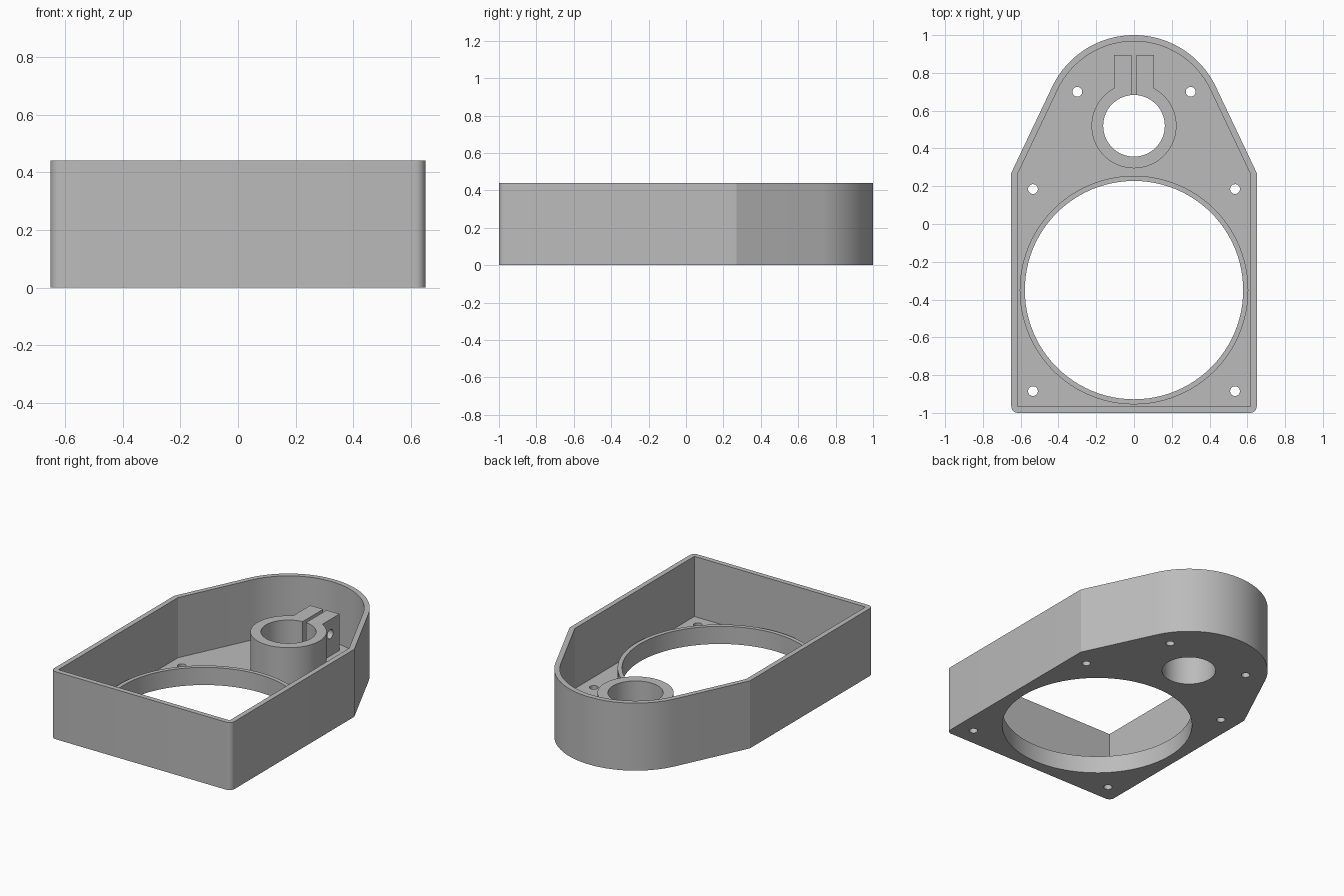
import bpy
import bmesh
from math import cos, sin, pi, radians
from mathutils import Matrix, Vector

# Main sizes
HEIGHT, FLOOR, WALL = 0.44, 0.048, 0.033
RIM_TOP, CLAMP_TOP = 0.115, 0.285
BORE = Vector((0, 0.52))
OPENING = Vector((0, -0.35))
EPS = 0.05

if "Cube" in bpy.data.objects:
    bpy.data.objects.remove(bpy.data.objects["Cube"])

grey = bpy.data.materials.new("plain grey")
grey.use_nodes = True
colour = (0.5, 0.5, 0.5, 1)
grey.diffuse_color = colour
grey.node_tree.nodes["Principled BSDF"].inputs["Base Color"].default_value = colour


def arc(centre, radius, start, end, steps):
    return [Vector((centre[0] + radius * cos(a), centre[1] + radius * sin(a)))
            for a in (start + (end - start) * i / steps for i in range(steps + 1))]


def circle(centre, radius, steps=96):
    return arc(centre, radius, 0, 2 * pi, steps)[:-1]


def prism(name, points, bottom, top):
    """Extrude a closed flat profile between two heights."""
    bm = bmesh.new()
    face = bm.faces.new([bm.verts.new((p[0], p[1], bottom)) for p in points])
    moved = bmesh.ops.extrude_face_region(bm, geom=[face])["geom"]
    bmesh.ops.translate(bm, vec=(0, 0, top - bottom),
                        verts=[v for v in moved if isinstance(v, bmesh.types.BMVert)])
    bmesh.ops.recalc_face_normals(bm, faces=bm.faces)
    mesh = bpy.data.meshes.new(name)
    bm.to_mesh(mesh)
    bm.free()
    mesh.materials.append(grey)
    obj = bpy.data.objects.new(name, mesh)
    bpy.context.collection.objects.link(obj)
    return obj


def box(name, x0, x1, y0, y1, bottom, top):
    return prism(name, [(x0, y0), (x1, y0), (x1, y1), (x0, y1)], bottom, top)


def combine(target, tool, operation):
    """Apply a boolean and discard the tool."""
    tool.hide_render = True
    mod = target.modifiers.new("boolean", 'BOOLEAN')
    mod.operation, mod.solver, mod.object = operation, 'EXACT', tool
    bpy.context.view_layer.objects.active = target
    bpy.ops.object.modifier_apply(modifier=mod.name)
    bpy.data.objects.remove(tool)


def outline(inset, corner):
    """Straight sided base tapering tangentially to a round nose."""
    tangent = radians(25.4)
    radius, side, front = 0.48 - inset, 0.65 - inset, -1 + inset
    shoulder = BORE.y + (radius - side * cos(tangent)) / sin(tangent)
    points = [Vector((side, shoulder))]
    points += arc(BORE, radius, tangent, pi - tangent, 48)
    points += [Vector((-side, shoulder))]
    if corner:
        points += arc((-side + corner, front + corner), corner, pi, 1.5 * pi, 6)
        points += arc((side - corner, front + corner), corner, 1.5 * pi, 2 * pi, 6)
    else:
        points += [Vector((-side, front)), Vector((side, front))]
    return points


# Open tray with a raised rim around the large opening
housing = prism("housing", outline(0, 0.035), 0, HEIGHT)
combine(housing, prism("cavity", outline(WALL, 0), FLOOR, HEIGHT + EPS), 'DIFFERENCE')
combine(housing, prism("rim", circle(OPENING, 0.605), FLOOR / 2, RIM_TOP), 'UNION')
combine(housing, prism("opening", circle(OPENING, 0.578), -EPS, HEIGHT), 'DIFFERENCE')
combine(housing, prism("bore", circle(BORE, 0.163), -EPS, HEIGHT), 'DIFFERENCE')

# Mounting holes in mirrored pairs
for x, y in ((0.3, 0.7), (0.535, 0.185), (0.535, -0.885)):
    for side in (-1, 1):
        hole = prism("screw_hole", circle((side * x, y), 0.026, 24), -EPS, HEIGHT)
        combine(housing, hole, 'DIFFERENCE')

# Split clamp: collar, two ears, slit and cross bolt hole
clamp = prism("clamp_collar", circle(BORE, 0.225), FLOOR, CLAMP_TOP)
combine(clamp, box("ears", -0.105, 0.105, 0.65, 0.895, FLOOR, CLAMP_TOP), 'UNION')
combine(clamp, prism("bore", circle(BORE, 0.163), 0, HEIGHT), 'DIFFERENCE')
combine(clamp, box("slit", -0.012, 0.012, BORE.y, 1, 0, HEIGHT), 'DIFFERENCE')
bolt = prism("bolt_hole", circle((0, 0), 0.03, 32), -0.3, 0.3)
bolt.data.transform(Matrix.Translation((0, 0.8, 0.19)) @ Matrix.Rotation(pi / 2, 4, 'Y'))
combine(clamp, bolt, 'DIFFERENCE')

# Smooth the round walls, keep the edges crisp
bpy.ops.object.select_all(action='DESELECT')
for obj in (housing, clamp):
    obj.select_set(True)
bpy.context.view_layer.objects.active = housing
bpy.ops.object.shade_smooth_by_angle(angle=radians(20))
